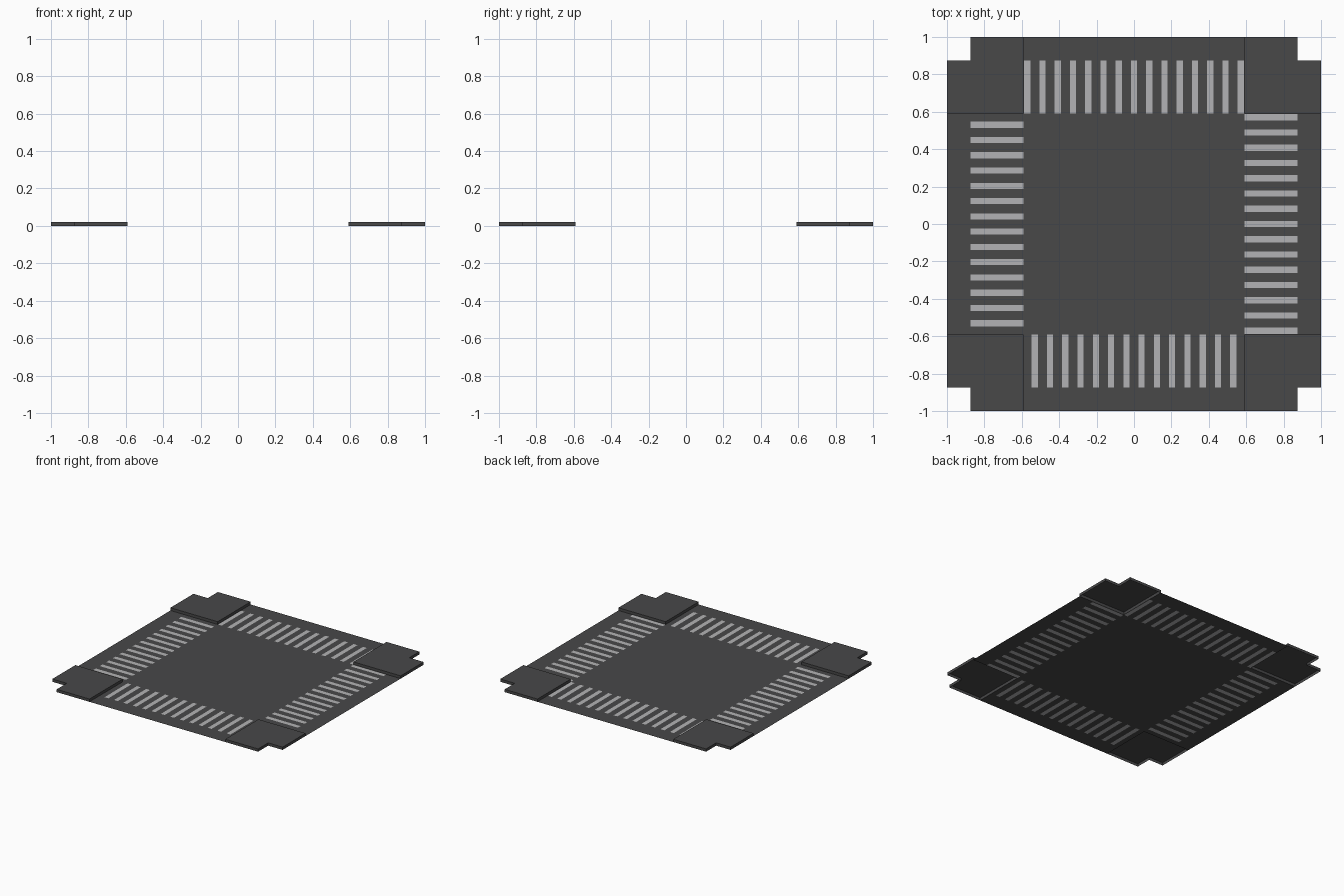
import bpy, bmesh
from math import pi
from mathutils import Matrix

if "Cube" in bpy.data.objects:
    bpy.data.objects.remove(bpy.data.objects["Cube"])

ROAD = 0.59      # half width of the road
EDGE = 0.875     # outer end of the stripes and the corner notch
KERB = 0.022     # pavement height
STEP, HALF = 0.0816, 0.0165   # stripe spacing and half width


def material(name, v):
    m = bpy.data.materials.new(name)
    m.diffuse_color = (v, v, v * 1.02, 1)
    m.use_nodes = True
    m.node_tree.nodes["Principled BSDF"].inputs["Base Color"].default_value = m.diffuse_color
    return m


asphalt = material("asphalt", 0.065)
paint = material("road_paint", 0.45)


def finish(name, bm, mats, turn=0):
    bmesh.ops.remove_doubles(bm, verts=bm.verts, dist=1e-5)
    bm.transform(Matrix.Rotation(turn * pi / 2, 4, 'Z'))
    me = bpy.data.meshes.new(name)
    bm.to_mesh(me)
    bm.free()
    for m in mats:
        me.materials.append(m)
    ob = bpy.data.objects.new(name, me)
    bpy.context.collection.objects.link(ob)
    return ob


def quad(bm, x0, x1, y0, y1, mat=0):
    f = bm.faces.new([bm.verts.new((x, y, 0)) for x, y in
                      ((x0, y0), (x1, y0), (x1, y1), (x0, y1))])
    f.material_index = mat


# Middle of the crossing
bm = bmesh.new()
quad(bm, -ROAD, ROAD, -ROAD, ROAD)
finish("road_centre", bm, [asphalt])

# Four road arms, each with a crosswalk set flush in the surface
arms = [("back", 0, 15), ("left", 1, 14), ("front", 2, 14), ("right", 3, 15)]
for side, turn, count in arms:
    bm = bmesh.new()
    x = -ROAD
    for i in range(count):
        c = (i - (count - 1) / 2) * STEP
        quad(bm, x, c - HALF, ROAD, EDGE)
        quad(bm, c - HALF, c + HALF, ROAD, EDGE, 1)
        x = c + HALF
    quad(bm, x, ROAD, ROAD, EDGE)
    quad(bm, -ROAD, ROAD, EDGE, 1)
    finish(side + "_road_arm", bm, [asphalt, paint], turn)

# Four raised pavement corners with notched outer corners, open underneath
outline = [(ROAD, ROAD), (1, ROAD), (1, EDGE), (EDGE, EDGE), (EDGE, 1), (ROAD, 1)]
for turn in range(4):
    bm = bmesh.new()
    top = [bm.verts.new((x, y, KERB)) for x, y in outline]
    low = [bm.verts.new((x, y, 0)) for x, y in outline]
    bm.faces.new(top)
    for i in range(6):
        j = (i + 1) % 6
        bm.faces.new((low[i], low[j], top[j], top[i]))
    finish("pavement_corner_%d" % (turn + 1), bm, [asphalt], turn)
